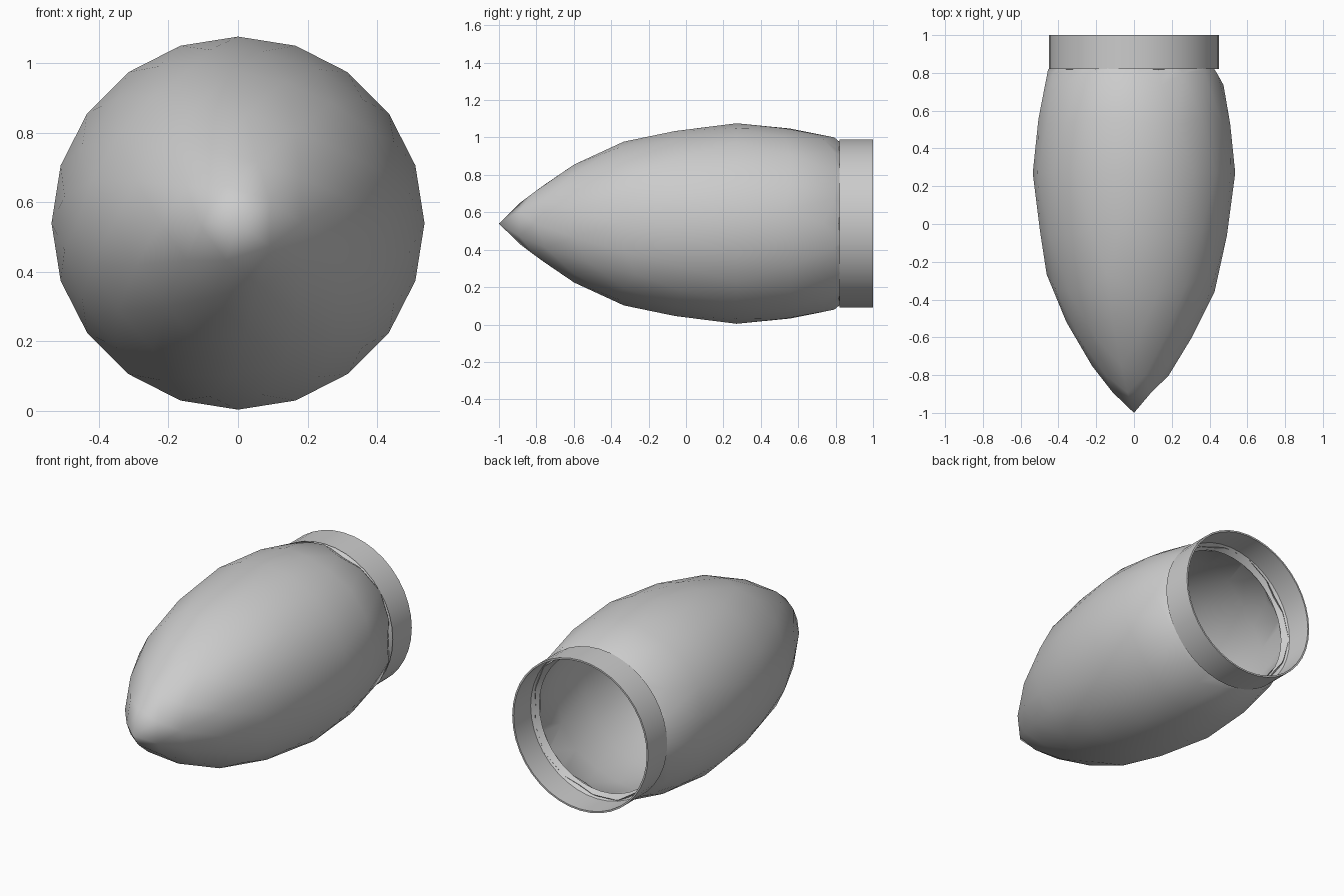
import bpy, bmesh, math
from mathutils import Vector

if "Cube" in bpy.data.objects:
    bpy.data.objects.remove(bpy.data.objects["Cube"])

CZ = 0.54
# (y, radius) outline of the hull
HULL = [(-1.0, 0), (-0.88, 0.125), (-0.69, 0.268), (-0.5, 0.368), (-0.28, 0.46),
        (0, 0.51), (0.27, 0.536), (0.57, 0.512), (0.83, 0.452), (1.31, 0.0)]


def radius_at(y):
    for (y0, r0), (y1, r1) in zip(HULL, HULL[1:]):
        if y <= y1:
            return r0 + (r1 - r0) * max(0, y - y0) / (y1 - y0)
    return 0


def smooth(ob):
    for p in ob.data.polygons:
        p.use_smooth = True


def shell(name, inset, cut, flip):
    """Icosphere reshaped to the hull outline and opened at the back."""
    bpy.ops.mesh.primitive_ico_sphere_add(subdivisions=3, radius=1)
    ob = bpy.context.object
    ob.name = name
    bm = bmesh.new()
    bm.from_mesh(ob.data)
    for v in bm.verts:
        x, y, s = v.co
        flat = math.hypot(x, y)
        along = 0.27 + s * (1.2 if s < 0 else 1.04)
        if s < -0.99:
            along = -1.0
        r = max(0, radius_at(along) - inset)
        k = r / flat if flat > 1e-4 else 0
        if s < -0.99:
            along += inset * 1.5
        v.co = Vector((x * k, along, CZ - y * k))
    bmesh.ops.bisect_plane(bm, geom=bm.verts[:] + bm.edges[:] + bm.faces[:],
                           plane_co=(0, cut, 0), plane_no=(0, 1, 0), clear_outer=True)
    if flip:
        bmesh.ops.reverse_faces(bm, faces=bm.faces[:])
    bm.to_mesh(ob.data)
    bm.free()
    smooth(ob)
    return ob


# outer hull and its inner lining
shell("outer_hull", 0.0, 0.84, False)
shell("inner_lining", 0.03, 0.80, True)

# rear collar with an inward lip meeting the lining
PROFILE = [(0.82, 0.45), (1.0, 0.45), (1.0, 0.44), (0.84, 0.44), (0.80, 0.41)]
N = 40
bm = bmesh.new()
rings = [[bm.verts.new((r * math.sin(2 * math.pi * i / N), y,
                        CZ + r * math.cos(2 * math.pi * i / N))) for i in range(N)]
         for y, r in PROFILE]
for a, b in zip(rings, rings[1:]):
    for i in range(N):
        j = (i + 1) % N
        bm.faces.new((a[i], b[i], b[j], a[j]))
mesh = bpy.data.meshes.new("rear_collar")
bm.to_mesh(mesh)
bm.free()
collar = bpy.data.objects.new("rear_collar", mesh)
bpy.context.collection.objects.link(collar)
bpy.ops.object.select_all(action='DESELECT')
collar.select_set(True)
bpy.context.view_layer.objects.active = collar
bpy.ops.object.shade_smooth_by_angle(angle=math.radians(30))
